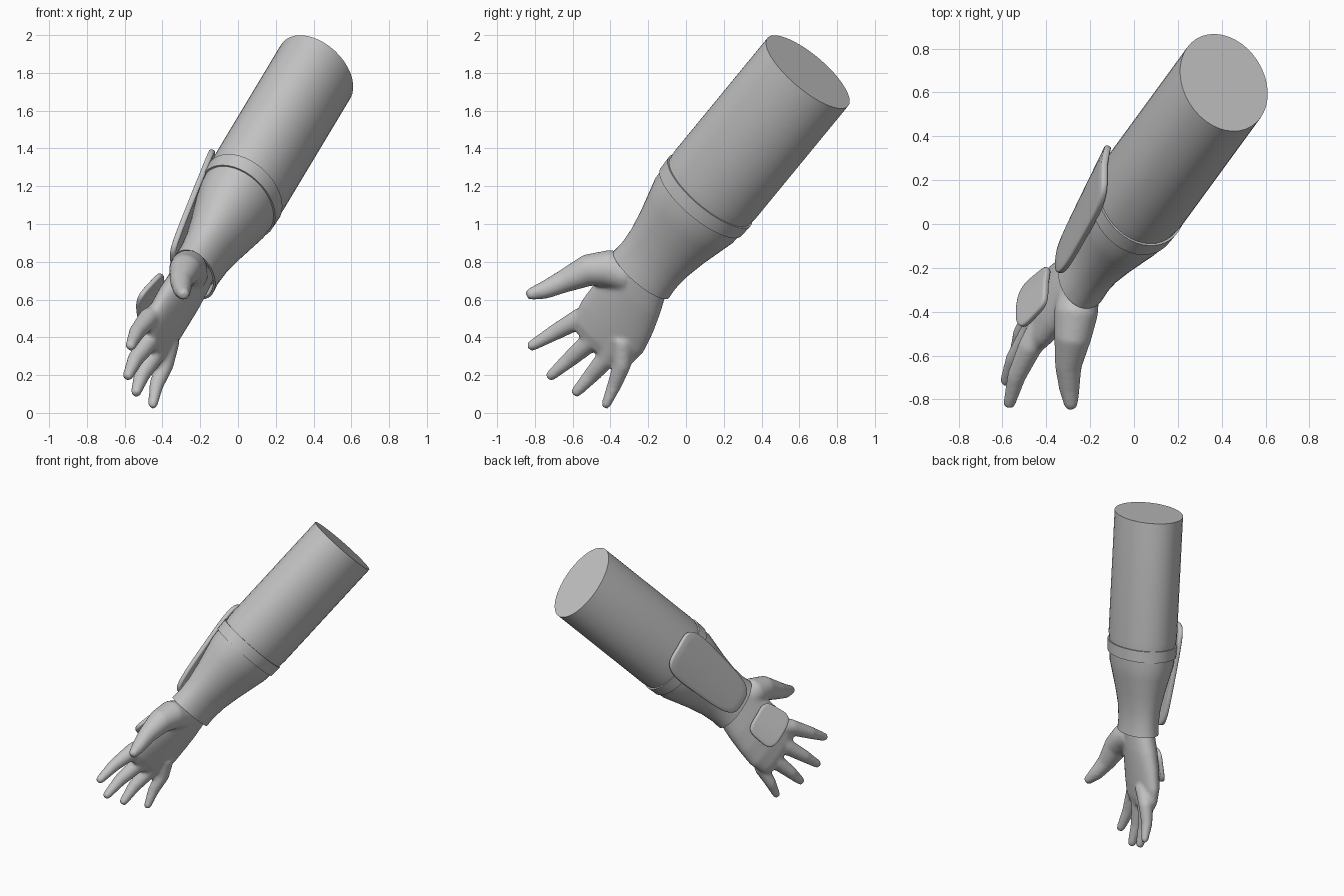
import bpy, bmesh, math
from mathutils import Vector

if "Cube" in bpy.data.objects:
    bpy.data.objects.remove(bpy.data.objects["Cube"])

# Arm frame: origin at the upper end, along = to the hand, wide = across palm, back = back of hand
ORIGIN = Vector((0.41, 0.645, 1.805))
ALONG = -Vector((0.42, 0.575, 0.70)).normalized()
WIDE = Vector((0.07, 0.75, -0.66))
WIDE = (WIDE - ALONG * WIDE.dot(ALONG)).normalized()
BACK = WIDE.cross(ALONG).normalized()

grey = bpy.data.materials.new("plain_grey")
grey.use_nodes = True
COLOR = (0.55, 0.55, 0.55, 1)
grey.diffuse_color = COLOR
grey.node_tree.nodes["Principled BSDF"].inputs["Base Color"].default_value = COLOR


def at(s, u, v):
    return ORIGIN + ALONG * s + WIDE * u + BACK * v


def loft(bm, rings, sides):
    """Skin a list of (centre, half axis, half axis) ellipses and cap both ends."""
    loops = []
    for c, p, q in rings:
        angles = [2 * math.pi * i / sides for i in range(sides)]
        loops.append([bm.verts.new(c + p * math.cos(t) + q * math.sin(t)) for t in angles])
    for a, b in zip(loops, loops[1:]):
        for i in range(sides):
            j = (i + 1) % sides
            bm.faces.new((a[i], a[j], b[j], b[i]))
    bm.faces.new(loops[0])
    bm.faces.new(loops[-1])


def arm_rings(sections):
    return [(at(s, u, v), WIDE * a, BACK * b) for s, u, v, a, b in sections]


def finish(name, bm, angle=35):
    bmesh.ops.recalc_face_normals(bm, faces=bm.faces)
    mesh = bpy.data.meshes.new(name)
    bm.to_mesh(mesh)
    bm.free()
    mesh.materials.append(grey)
    obj = bpy.data.objects.new(name, mesh)
    bpy.context.collection.objects.link(obj)
    bpy.ops.object.select_all(action='DESELECT')
    obj.select_set(True)
    bpy.context.view_layer.objects.active = obj
    bpy.ops.object.shade_smooth_by_angle(angle=math.radians(angle))
    return obj


def arm_part(name, sections):
    bm = bmesh.new()
    loft(bm, arm_rings(sections), 40)
    return finish(name, bm)


def plate(name, s0, s1, w0, w1, v0, v1, bow, thick):
    """Rounded, slightly bowed guard lying on the back of the arm."""
    bm = bmesh.new()
    sides, steps = 48, 6

    def point(r, t):
        x, y = [math.copysign(abs(k) ** 0.5, k) * r for k in (math.cos(t), math.sin(t))]
        f = (y + 1) / 2
        u = x * (w0 + (w1 - w0) * f)
        return at(s0 + (s1 - s0) * f, u, v0 + (v1 - v0) * f - bow * u * u)

    centre = bm.verts.new(point(0, 0))
    last = None
    for k in range(1, steps + 1):
        ring = [bm.verts.new(point(k / steps, 2 * math.pi * i / sides)) for i in range(sides)]
        for i in range(sides):
            j = (i + 1) % sides
            if last:
                bm.faces.new((last[i], last[j], ring[j], ring[i]))
            else:
                bm.faces.new((centre, ring[j], ring[i]))
        last = ring
    obj = finish(name, bm)
    solid = obj.modifiers.new("thickness", 'SOLIDIFY')
    solid.thickness, solid.offset = thick, 0
    bevel = obj.modifiers.new("soft_edge", 'BEVEL')
    bevel.width, bevel.segments = thick * 0.3, 2
    bevel.limit_method = 'ANGLE'
    bevel.angle_limit = math.radians(50)
    return obj


# Sleeve, strap band and forearm glove with an open cuff
arm_part("sleeve", [(0, 0, 0, 0.28, 0.22), (0.85, 0, 0, 0.28, 0.22), (0.93, 0, 0, 0.27, 0.21)])
arm_part("strap_band", [(0.9, 0, 0, 0.26, 0.20), (0.9, 0, 0, 0.284, 0.224),
                        (0.98, 0, 0, 0.28, 0.22), (0.98, 0, 0, 0.25, 0.19)])
arm_part("glove_cuff", [(0.95, 0, 0, 0.272, 0.212), (1.04, 0, 0, 0.268, 0.205),
                        (1.12, 0, 0, 0.248, 0.185), (1.24, 0, 0, 0.218, 0.155),
                        (1.36, 0, 0, 0.195, 0.13), (1.46, 0, 0, 0.187, 0.122),
                        (1.53, 0, 0, 0.192, 0.125), (1.53, 0, 0, 0.178, 0.111),
                        (1.46, 0, 0, 0.165, 0.10)])

# Guards on the back of the forearm and the hand
plate("forearm_guard", 0.77, 1.49, 0.185, 0.13, 0.24, 0.145, 0.9, 0.03)
plate("hand_guard", 1.65, 1.88, 0.12, 0.14, 0.125, 0.165, 1.0, 0.028)

# Hand: palm and fingers fused into one smooth skin
hand = bmesh.new()
loft(hand, arm_rings([(1.42, 0, 0, 0.14, 0.085), (1.52, 0, 0, 0.165, 0.095),
                      (1.64, 0.025, 0.01, 0.185, 0.095), (1.76, 0.04, 0.02, 0.205, 0.09),
                      (1.88, 0.055, 0.025, 0.215, 0.08), (1.98, 0.06, 0.025, 0.20, 0.065),
                      (2.04, 0.065, 0.025, 0.16, 0.045)]), 32)

# Knuckle and tip of each finger
FINGERS = [
    ((-0.475, -0.563, 0.50), (-0.575, -0.835, 0.345)),
    ((-0.475, -0.51, 0.375), (-0.59, -0.73, 0.185)),
    ((-0.455, -0.42, 0.29), (-0.545, -0.592, 0.098)),
    ((-0.39, -0.34, 0.25), (-0.455, -0.43, 0.028)),
]


def finger(points, radii):
    """Tapered tube along the points, with a rounded tip."""
    points = [Vector(p) for p in points]
    tip_dir = (points[-1] - points[-2]).normalized()
    r = radii[-1]
    points += [points[-1] + tip_dir * r * 0.5, points[-1] + tip_dir * r * 0.8]
    radii = list(radii) + [r * 0.85, r * 0.5]
    rings = []
    for i, (p, r) in enumerate(zip(points, radii)):
        d = (points[min(i + 1, len(points) - 1)] - points[max(i - 1, 0)]).normalized()
        side = d.cross(BACK).normalized()
        rings.append((p, side * r, side.cross(d) * r))
    loft(hand, rings, 20)


for k, (base, tip) in enumerate(FINGERS):
    base, tip = Vector(base), Vector(tip)
    root = base.lerp(at(1.75, 0.04, 0.01), 0.45)
    mid = base.lerp(tip, 0.5) + BACK * 0.012
    slim = 0.88 if k == 3 else 1
    finger([root, base, mid, base.lerp(tip, 0.93)],
           [slim * r for r in (0.066, 0.055, 0.043, 0.029)])

# Thumb
finger([(-0.25, -0.30, 0.73), (-0.265, -0.41, 0.765), (-0.28, -0.52, 0.755),
        (-0.30, -0.65, 0.695), (-0.295, -0.75, 0.65), (-0.288, -0.82, 0.63)],
       (0.095, 0.1, 0.085, 0.061, 0.048, 0.033))

skin = finish("hand", hand, 180)
remesh = skin.modifiers.new("fuse", 'REMESH')
remesh.mode = 'VOXEL'
remesh.voxel_size = 0.011
remesh.use_smooth_shade = True
soft = skin.modifiers.new("soften", 'SMOOTH')
soft.factor, soft.iterations = 0.5, 8
